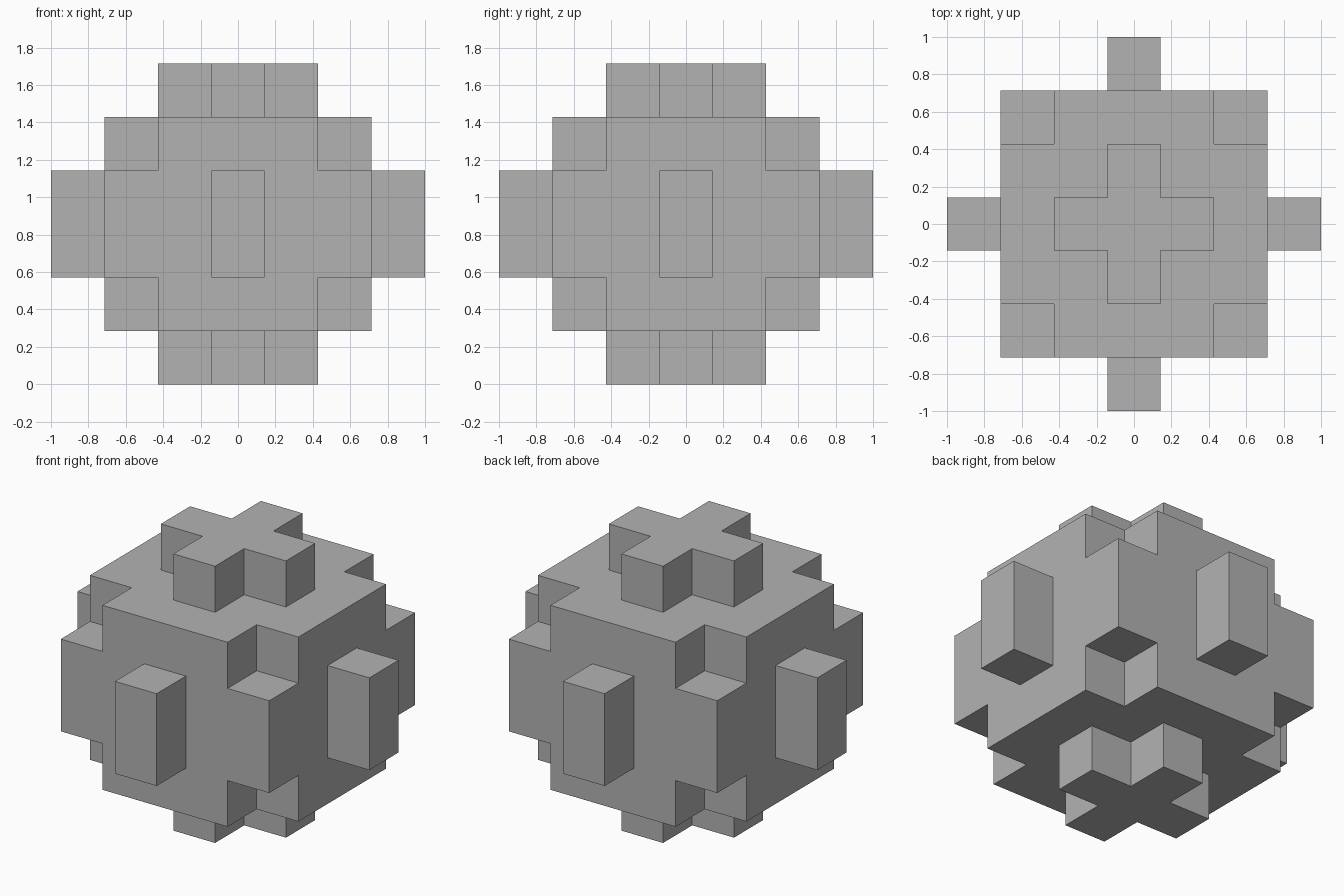
import bpy
import bmesh
from itertools import product
from mathutils import Matrix, Vector

U = 2 / 7  # one block

default = bpy.data.objects.get("Cube")
if default:
    bpy.data.objects.remove(default, do_unlink=True)

grey = bpy.data.materials.new("plain_grey")
grey.use_nodes = True
colour = (0.45, 0.45, 0.45, 1)
grey.diffuse_color = colour
grey.node_tree.nodes["Principled BSDF"].inputs["Base Color"].default_value = colour


def make_object(name, bm):
    bmesh.ops.recalc_face_normals(bm, faces=bm.faces)
    mesh = bpy.data.meshes.new(name)
    bm.to_mesh(mesh)
    bm.free()
    mesh.materials.append(grey)
    obj = bpy.data.objects.new(name, mesh)
    bpy.context.collection.objects.link(obj)
    return obj


def boxes(name, centres, size):
    """One object of equal boxes, measured in blocks."""
    bm = bmesh.new()
    for centre in centres:
        place = Matrix.Translation(Vector(centre) * U)
        bmesh.ops.create_cube(bm, size=U, matrix=place @ Matrix.Diagonal((*size, 1)))
    return make_object(name, bm)


def cross(name, bottom):
    """Plus-shaped plate, one block thick."""
    bm = bmesh.new()
    arm = [(1.5, -0.5), (1.5, 0.5), (0.5, 0.5)]
    outline = []
    for _ in range(4):
        outline += arm
        arm = [(-y, x) for x, y in arm]
    face = bm.faces.new([bm.verts.new((x * U, y * U, bottom * U)) for x, y in outline])
    top = bmesh.ops.extrude_face_region(bm, geom=[face])["geom"]
    bmesh.ops.translate(bm, vec=(0, 0, U),
                        verts=[v for v in top if isinstance(v, bmesh.types.BMVert)])
    return make_object(name, bm)


# Body: a block with a cube cut from each of its eight corners
body = boxes("body", [(0, 0, 3)], (5, 5, 4))
cutter = boxes("corner_cutter", product((-2.5, 2.5), (-2.5, 2.5), (1, 5)), (2, 2, 2))
cutter.hide_render = True
notch = body.modifiers.new("corner_notches", "BOOLEAN")
notch.operation = "DIFFERENCE"
notch.solver = "EXACT"
notch.object = cutter
bpy.context.view_layer.objects.active = body
bpy.ops.object.modifier_apply(modifier=notch.name)
bpy.data.objects.remove(cutter, do_unlink=True)

# Crosses above and below
cross("top_cross", 5)
cross("bottom_cross", 0)

# Upright stud on each side
for name, x, y in (("left", 3, 0), ("right", -3, 0), ("front", 0, -3), ("back", 0, 3)):
    boxes(name + "_stud", [(x, y, 3)], (1, 1, 2))
